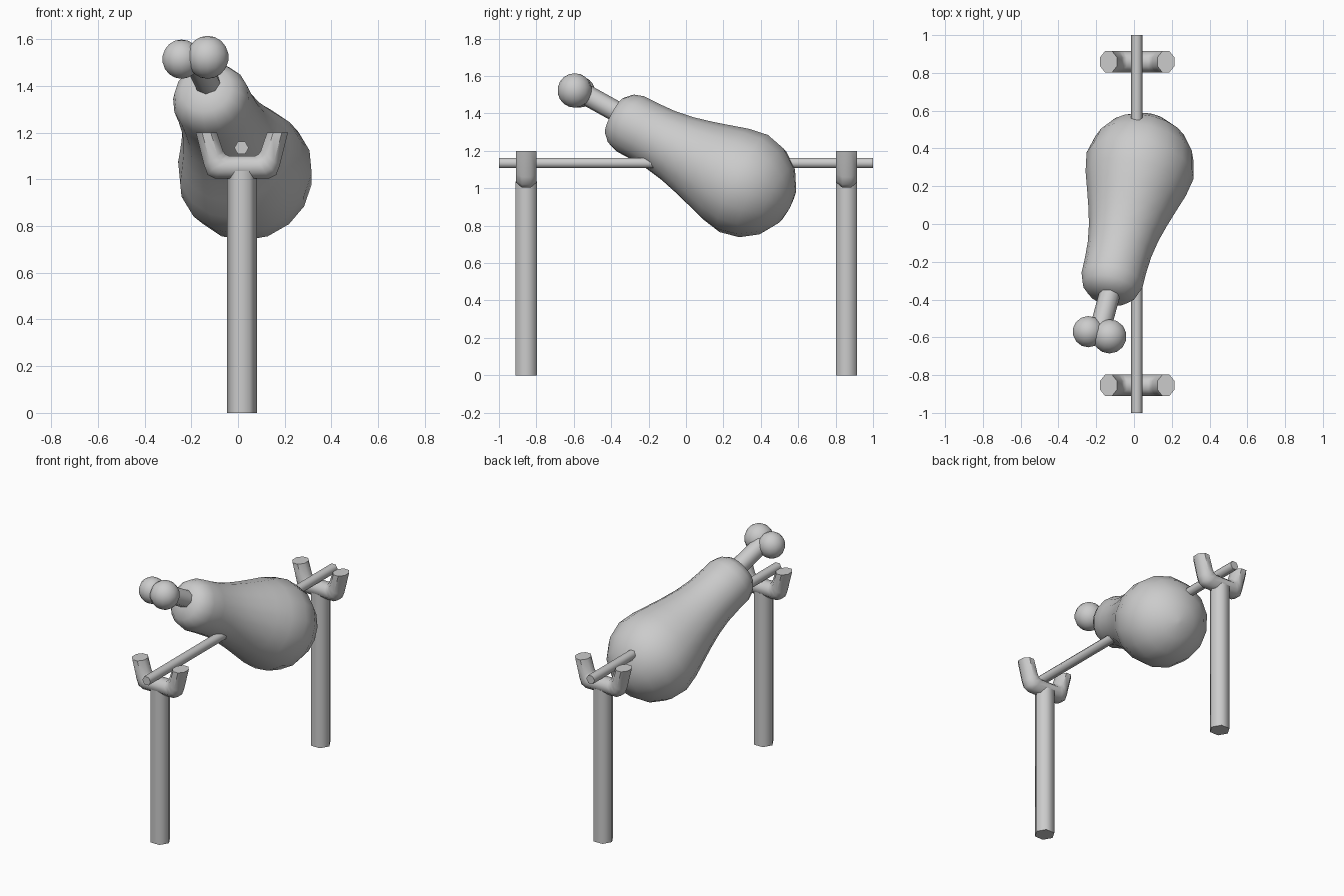
import bpy, bmesh
from math import sin, cos, pi, radians
from mathutils import Vector, Matrix

if "Cube" in bpy.data.objects:
    bpy.data.objects.remove(bpy.data.objects["Cube"])

CX = 0.017  # centre line of the spit


def finish(bm, name, angle=65):
    bmesh.ops.recalc_face_normals(bm, faces=bm.faces[:])
    me = bpy.data.meshes.new(name)
    bm.to_mesh(me)
    bm.free()
    for p in me.polygons:
        p.use_smooth = True
    me.set_sharp_from_angle(angle=radians(angle))
    ob = bpy.data.objects.new(name, me)
    bpy.context.collection.objects.link(ob)
    return ob


def skin(name, rings, angle=65):
    """Bridge equal-sized rings of points and cap both ends."""
    bm = bmesh.new()
    loops = [[bm.verts.new(p) for p in r] for r in rings]
    n = len(loops[0])
    for a, b in zip(loops, loops[1:]):
        for i in range(n):
            j = (i + 1) % n
            bm.faces.new((a[i], a[j], b[j], b[i]))
    bm.faces.new(loops[0])
    bm.faces.new(loops[-1])
    return finish(bm, name, angle)


def lathe(name, start, direction, profile, sides, angle=65):
    """Revolve (distance, radius) pairs around an axis."""
    start, d = Vector(start), Vector(direction).normalized()
    side = d.cross(Vector((0, 0, 1)))
    u = side.normalized() if side.length > 0.01 else Vector((1, 0, 0))
    v = d.cross(u)
    rings = [[start + d * t + (u * cos(2 * pi * i / sides) + v * sin(2 * pi * i / sides)) * r
              for i in range(sides)] for t, r in profile]
    return skin(name, rings, angle)


def ball(name, centre, r):
    bm = bmesh.new()
    bmesh.ops.create_uvsphere(bm, u_segments=14, v_segments=9, radius=r,
                              matrix=Matrix.Translation(centre))
    return finish(bm, name)


# Fork: pairs of outer and inner points for one arm, mirrored for the other
arm = [((-0.197, 1.2), (-0.107, 1.2)), ((-0.162, 1.06), (-0.08, 1.12)),
       ((-0.147, 1.02), (-0.07, 1.107)), ((-0.115, 1.003), (-0.055, 1.1))]
pairs = arm + [tuple((-x, z) for x, z in p) for p in reversed(arm)]
for label, y in (("front", -0.854), ("back", 0.859)):
    lathe(label + "_post", (CX, y, 0), (0, 0, 1), [(0, 0.065), (1.035, 0.065)], 6)
    rings = []
    for o, i in pairs:
        ring = []
        for k in range(8):
            a = pi / 8 + k * pi / 4
            w = 0.5 + 0.5 * cos(a) / cos(pi / 8)
            ring.append((CX + o[0] + (i[0] - o[0]) * w,
                         y + 0.056 * sin(a) / cos(pi / 8),
                         o[1] + (i[1] - o[1]) * w))
        rings.append(ring)
    skin(label + "_fork", rings, 50)

# Spit rod
lathe("spit_rod", (0.015, -1, 1.135), (0, 1, 0), [(0, 0.031), (2, 0.031)], 6)

# Meat: round bulb narrowing to a blunt end
axis = (-0.14, -0.57, 0.30)
R = 0.292
bulb = [(-R * cos(a), R * sin(a)) for a in (radians(d) for d in (3, 22, 44, 66, 88))]
neck = [(0.1, 0.273), (0.2, 0.243), (0.3, 0.214), (0.4, 0.189), (0.5, 0.173),
        (0.6, 0.167), (0.69, 0.166), (0.745, 0.148), (0.785, 0.11), (0.8, 0.04)]
lathe("meat", (0.03, 0.3, 1.03), axis, bulb + neck, 16)

# Bone with two knobs
b0, b1 = Vector((-0.11, -0.3, 1.37)), Vector((-0.185, -0.58, 1.525))
lathe("bone_shaft", b0, b1 - b0, [(0, 0.056), ((b1 - b0).length, 0.056)], 8)
ball("large_bone_knob", (-0.13, -0.595, 1.523), 0.092)
ball("small_bone_knob", (-0.242, -0.57, 1.515), 0.084)
